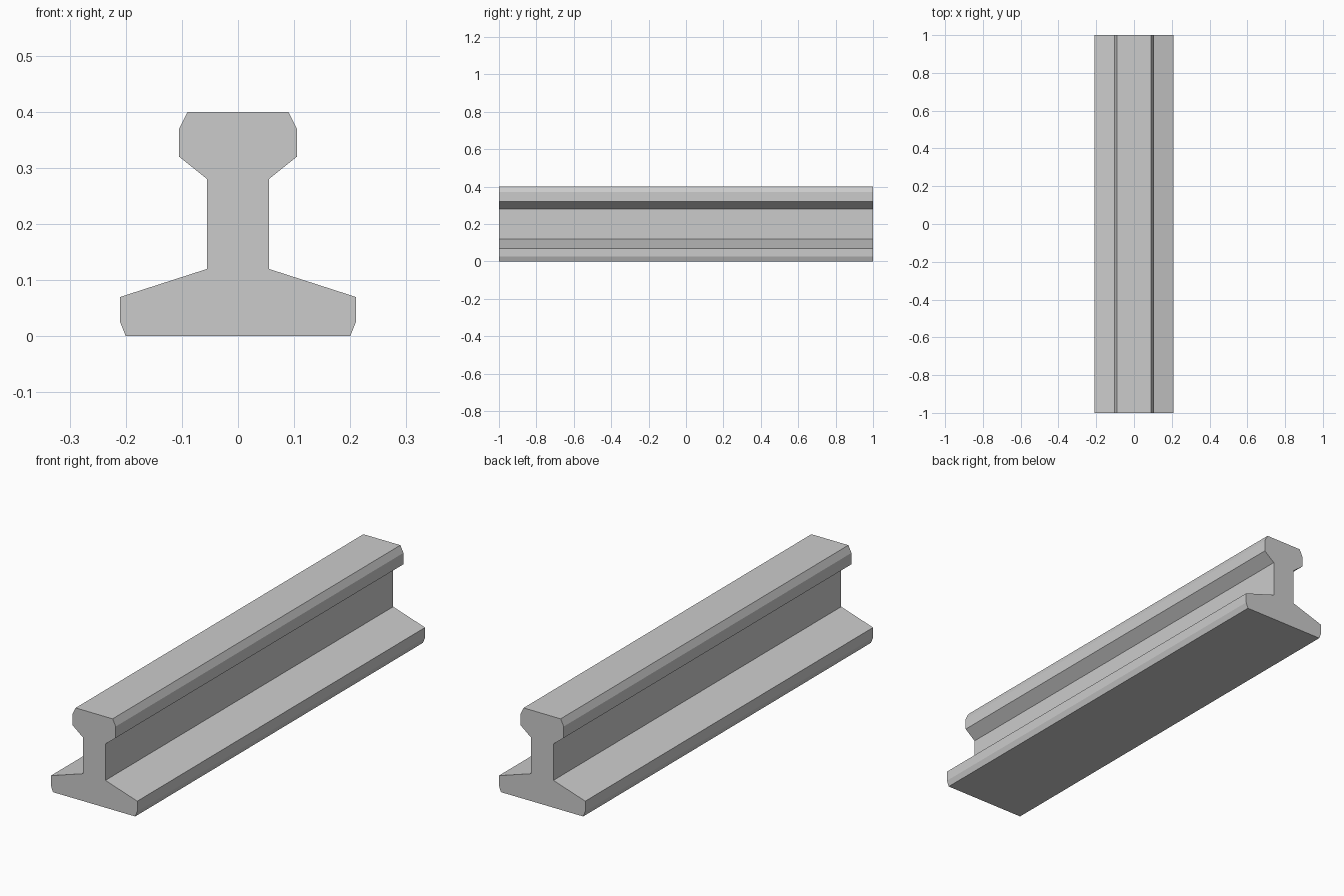
import bpy
import bmesh

default = bpy.data.objects.get("Cube")
if default:
    bpy.data.objects.remove(default, do_unlink=True)

LENGTH = 2.0

# Plain steel
steel = bpy.data.materials.new("light_grey_steel")
steel.use_nodes = True
colour = (0.6, 0.6, 0.6, 1.0)
steel.diffuse_color = colour
steel.node_tree.nodes["Principled BSDF"].inputs["Base Color"].default_value = colour

# Half cross-section (x, z), from the foot up to the head
half = [
    (0.20, 0.0), (0.21, 0.025), (0.21, 0.07),   # foot edge
    (0.055, 0.12), (0.055, 0.28),               # web
    (0.105, 0.32), (0.105, 0.37), (0.09, 0.40), # head
]
profile = half + [(-x, z) for x, z in reversed(half)]

# Extrude the mirrored section along y
bm = bmesh.new()
end = bm.faces.new([bm.verts.new((x, -LENGTH / 2, z)) for x, z in profile])
extruded = bmesh.ops.extrude_face_region(bm, geom=[end], use_keep_orig=True)
verts = [g for g in extruded["geom"] if isinstance(g, bmesh.types.BMVert)]
bmesh.ops.translate(bm, verts=verts, vec=(0, LENGTH, 0))
bmesh.ops.recalc_face_normals(bm, faces=bm.faces)

mesh = bpy.data.meshes.new("rail_beam")
bm.to_mesh(mesh)
bm.free()
mesh.materials.append(steel)
rail = bpy.data.objects.new("rail_beam", mesh)
bpy.context.collection.objects.link(rail)

# Soften only the shallow edges of the foot and head
bpy.context.view_layer.objects.active = rail
rail.select_set(True)
bpy.ops.object.shade_flat()
